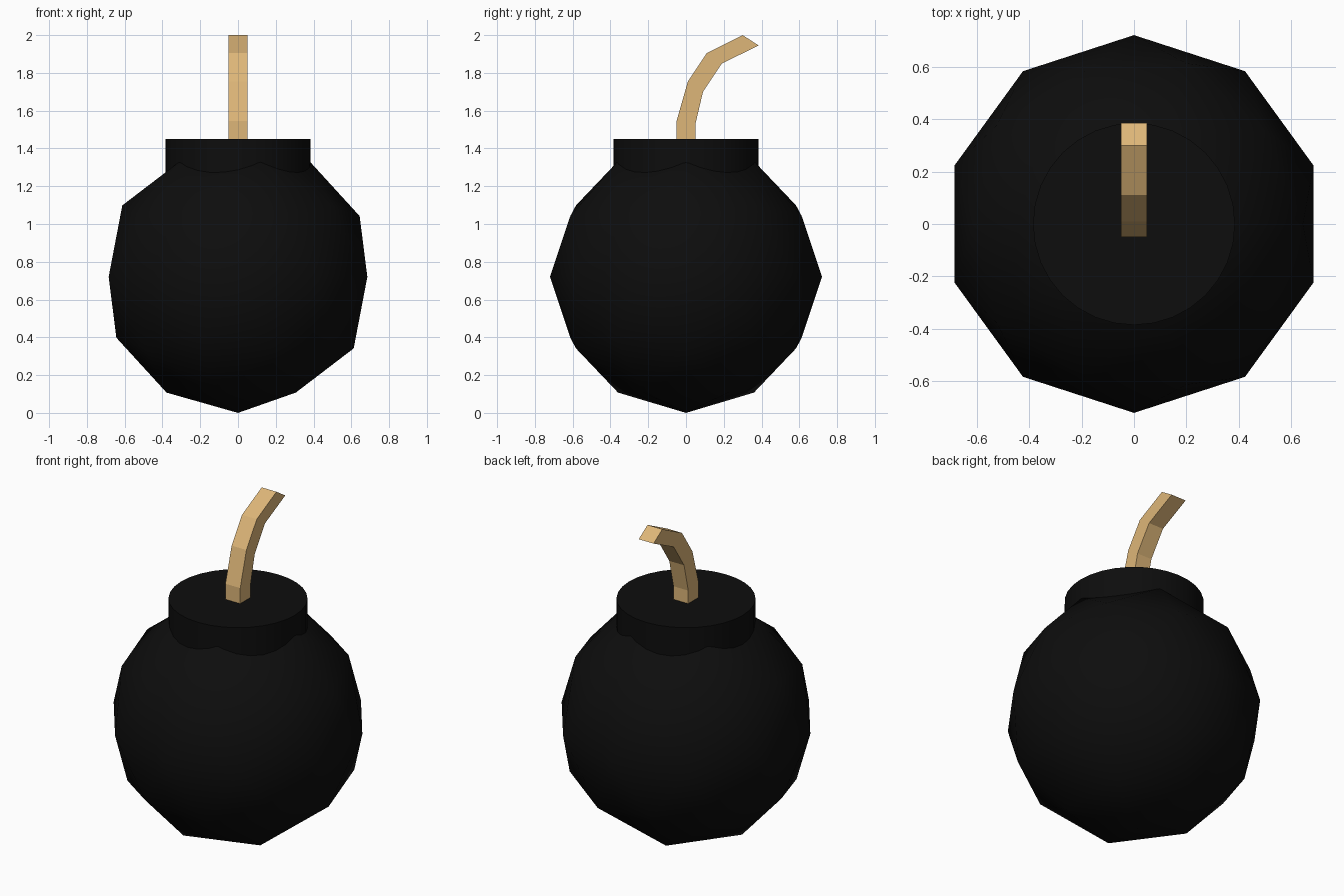
import bpy, bmesh

if "Cube" in bpy.data.objects:
    bpy.data.objects.remove(bpy.data.objects["Cube"])


def paint(obj, name, color):
    mat = bpy.data.materials.get(name) or bpy.data.materials.new(name)
    mat.diffuse_color = color
    mat.use_nodes = True
    mat.node_tree.nodes["Principled BSDF"].inputs["Base Color"].default_value = mat.diffuse_color
    obj.data.materials.append(mat)


BLACK = (0.004, 0.004, 0.004, 1)
TAN = (0.73, 0.47, 0.19, 1)

# Round low-poly body, smooth shaded
bpy.ops.mesh.primitive_ico_sphere_add(subdivisions=2, radius=0.72, location=(0, 0, 0.72))
body = bpy.context.object
body.name = "body"
bpy.ops.object.shade_smooth()
paint(body, "black_iron", BLACK)

# Neck collar sunk into the body
bpy.ops.mesh.primitive_cylinder_add(vertices=32, radius=0.385, depth=0.4, location=(0, 0, 1.25))
collar = bpy.context.object
collar.name = "neck_collar"
bpy.ops.object.shade_smooth_by_angle()
paint(collar, "black_iron", BLACK)

# Bent square fuse: (outer y, outer z, inner y, inner z) at each bend
sections = [(-0.05, 1.40, 0.05, 1.40), (-0.05, 1.545, 0.05, 1.53),
            (0.01, 1.755, 0.09, 1.70), (0.11, 1.905, 0.19, 1.85),
            (0.30, 2.00, 0.385, 1.945)]
half = 0.05
bm = bmesh.new()
rings = [[bm.verts.new(p) for p in ((-half, y1, z1), (half, y1, z1), (half, y2, z2), (-half, y2, z2))]
         for y1, z1, y2, z2 in sections]
for a, b in zip(rings, rings[1:]):
    for i in range(4):
        j = (i + 1) % 4
        bm.faces.new((a[i], a[j], b[j], b[i]))
bm.faces.new(rings[0][::-1])
bm.faces.new(rings[-1])
bmesh.ops.recalc_face_normals(bm, faces=bm.faces)
mesh = bpy.data.meshes.new("fuse")
bm.to_mesh(mesh)
bm.free()
fuse = bpy.data.objects.new("fuse", mesh)
bpy.context.collection.objects.link(fuse)
paint(fuse, "tan_cord", TAN)
